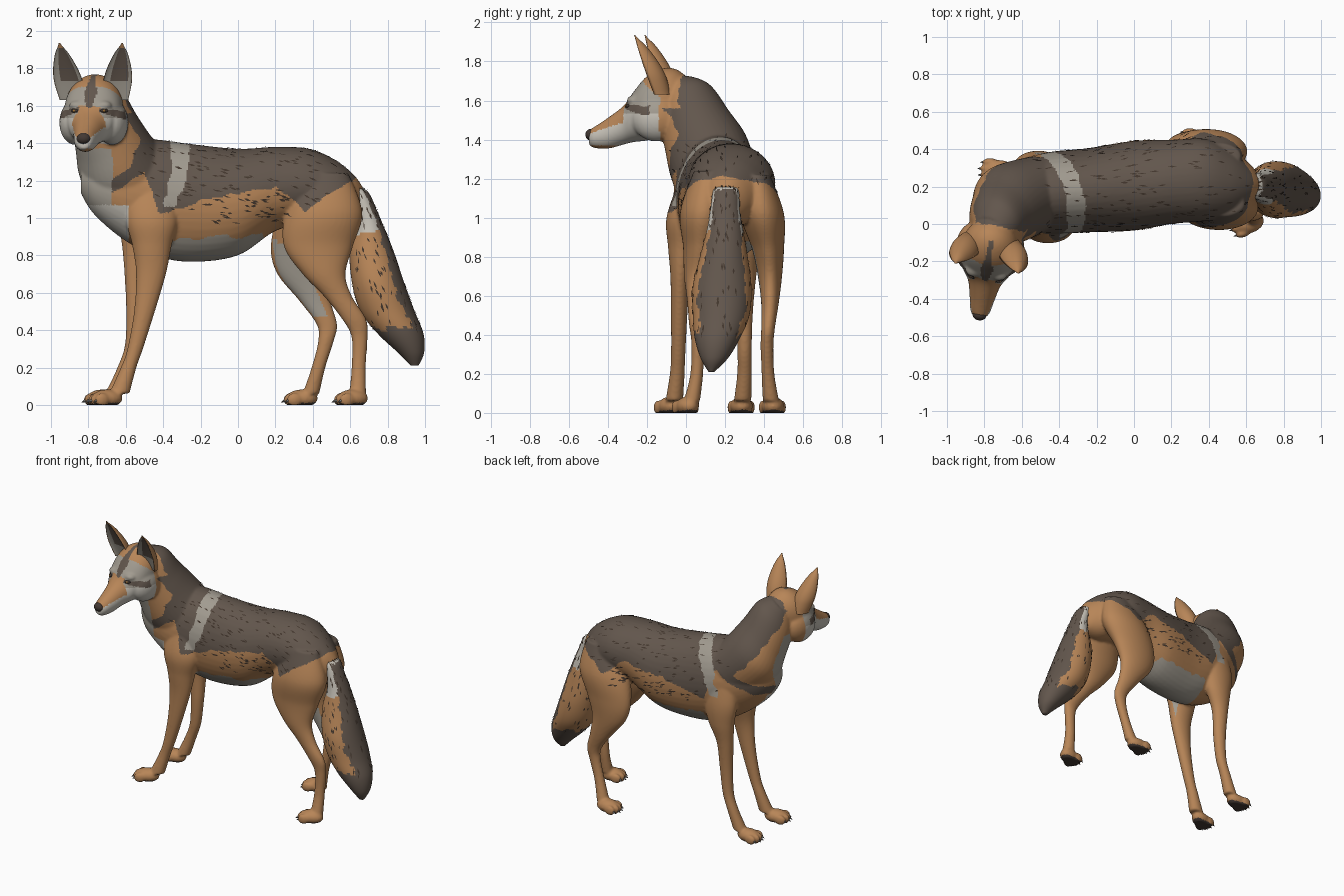
import bpy, bmesh, math, random
from mathutils import Vector, Matrix, noise
from mathutils.bvhtree import BVHTree

if "Cube" in bpy.data.objects:
    bpy.data.objects.remove(bpy.data.objects["Cube"], do_unlink=True)
random.seed(4)
COLOURS = {"tan fur": (.475, .235, .096), "dark saddle fur": (.122, .093, .073), "grey fur": (.36, .33, .28),
           "pale fur": (.56, .53, .47), "fleck brown": (.055, .037, .026), "nose and pads": (.055, .04, .033),
           "claw grey": (.2, .19, .18), "amber eye": (.40, .19, .04)}
TAN, DARK, GREY, PALE, FLECK, PAD, CLAW, AMBER = range(len(COLOURS))
MATS = []
for label, rgb in COLOURS.items():
    mat = bpy.data.materials.new(label)
    mat.use_nodes = True
    mat.diffuse_color = (*rgb, 1)
    shader = next(n for n in mat.node_tree.nodes if n.type == 'BSDF_PRINCIPLED')
    shader.inputs["Base Color"].default_value = (*rgb, 1)
    MATS.append(mat)
X, Y, Z = Vector((1, 0, 0)), Vector((0, 1, 0)), Vector((0, 0, 1))

def make(name, bm, recalc=True):
    """Turn a bmesh into a smooth object that carries every colour."""
    if recalc:
        bmesh.ops.recalc_face_normals(bm, faces=bm.faces[:])
    mesh = bpy.data.meshes.new(name)
    bm.to_mesh(mesh)
    bm.free()
    for mat in MATS:
        mesh.materials.append(mat)
    mesh.shade_smooth()
    obj = bpy.data.objects.new(name, mesh)
    bpy.context.collection.objects.link(obj)
    return obj

def spline(points, steps=8):
    """Smooth curve through tuples, interpolating radii as well."""
    out, last = [], len(points) - 1
    for i in range(last):
        ends = [points[min(max(k, 0), last)] for k in range(i - 1, i + 3)]
        for t in (j / steps for j in range(steps)):
            out.append([.5 * (2*q + (r-p)*t + (2*p-5*q+4*r-s)*t*t + (3*q-p-3*r+s)*t**3)
                        for p, q, r, s in zip(*ends)])
    return out + [list(points[-1])]

def loft(bm, points, axis, side, seg=40):
    """Elliptical rings (x, y, z, side radius, other radius) joined in a tube."""
    up, rings = axis.cross(side).normalized(), []
    for x, y, z, a, b in spline(points):
        angles = [k * math.tau / seg for k in range(seg)]
        rings.append([bm.verts.new(Vector((x, y, z)) + side * max(a, .003) * math.cos(t)
                                   + up * max(b, .003) * math.sin(t)) for t in angles])
    for r, s in zip(rings, rings[1:]):
        for k in range(seg):
            bm.faces.new((r[k], r[k - 1], s[k - 1], s[k]))
    bm.faces.new(rings[0])
    bm.faces.new(rings[-1])

def ball(bm, centre, size, turn=0, colour=0):
    before = set(bm.faces)
    mat = Matrix.Translation(centre) @ Matrix.Rotation(turn, 4, 'Z') @ Matrix.Diagonal((*size, 1))
    bmesh.ops.create_uvsphere(bm, u_segments=24, v_segments=14, radius=1, matrix=mat)
    for f in set(bm.faces) - before:
        f.material_index = colour

# Head frame: slightly turned, u = toward its left, v = forward
YAW = math.radians(-9)
FWD, SIDE = Vector((math.sin(YAW), -math.cos(YAW), 0)), Vector((math.cos(YAW), math.sin(YAW), 0))
HEAD = Vector((-.765, -.1, 0))

def head_point(u, v, z):
    return HEAD + SIDE * u + FWD * v + Z * z

# Torso, neck and head
bm = bmesh.new()
loft(bm, [(-.84, .09, 1.2, .05, .07), (-.77, .11, 1.18, .13, .16), (-.62, .14, 1.15, .20, .26),
          (-.45, .165, 1.11, .22, .31), (-.25, .18, 1.08, .225, .315), (0, .205, 1.085, .24, .285),
          (.2, .225, 1.155, .225, .225), (.38, .235, 1.17, .22, .20), (.52, .22, 1.13, .18, .18),
          (.62, .21, 1.1, .11, .13), (.67, .21, 1.08, .05, .08)], X, Y)
neck = Vector((.49, .47, -.73)).normalized()
loft(bm, [(-.77, -.05, 1.66, .10, .10), (-.745, 0, 1.58, .15, .165), (-.7, .06, 1.44, .19, .195),
          (-.64, .12, 1.3, .22, .225), (-.49, .18, 1.14, .2, .22)], neck, neck.cross(Z).normalized())
loft(bm, [(*head_point(0, v, z), a, b) for v, z, a, b in (
    (-.12, 1.62, .08, .09), (-.05, 1.605, .135, .155), (.02, 1.59, .155, .175), (.1, 1.56, .15, .165),
    (.17, 1.515, .12, .128), (.22, 1.475, .088, .1), (.3, 1.434, .068, .08),
    (.37, 1.412, .053, .056), (.4, 1.41, .035, .04))], FWD, SIDE)
for s in (-1, 1):
    ball(bm, head_point(s * .1, .035, 1.51), (.085, .13, .12), YAW)      # cheek ruff
    ball(bm, head_point(s * .07, .155, 1.6), (.045, .04, .028), YAW)     # brow

# Legs: front right, front left, hind right, hind left
loft(bm, [(-.47, .03, 1.18, .07, .12), (-.46, -.015, 1.0, .085, .14), (-.46, -.02, .85, .072, .105),
          (-.465, -.03, .7, .05, .08), (-.5, -.035, .5, .042, .056), (-.55, -.04, .3, .037, .042),
          (-.585, -.045, .2, .038, .042), (-.635, -.06, .06, .045, .055)], Z, Y)
loft(bm, [(-.5, .29, 1.18, .07, .12), (-.51, .315, 1.0, .075, .13), (-.52, .32, .85, .065, .1),
          (-.545, .31, .7, .05, .062), (-.55, .3, .5, .042, .048), (-.565, .3, .32, .037, .04),
          (-.605, .3, .2, .038, .04), (-.66, .29, .06, .045, .05)], Z, Y)
loft(bm, [(.47, .11, 1.24, .07, .12), (.46, .09, 1.03, .12, .205), (.43, .075, .85, .09, .185),
          (.46, .055, .7, .065, .115), (.535, .05, .58, .045, .075), (.62, .05, .46, .035, .065),
          (.65, .06, .36, .033, .043), (.645, .055, .2, .033, .038), (.64, .03, .06, .042, .045)], Z, Y)
loft(bm, [(.45, .36, 1.22, .07, .12), (.41, .39, 1.02, .112, .195), (.35, .42, .84, .082, .175),
          (.345, .43, .7, .062, .135), (.41, .43, .56, .045, .085), (.475, .42, .43, .035, .055),
          (.47, .415, .34, .033, .042), (.43, .42, .2, .033, .037), (.39, .435, .06, .042, .045)], Z, Y)

# Paws and claws
claws = bmesh.new()
for x, y, tilt in ((-.69, -.08, .3), (-.715, .285, .05), (.622, .01, .25), (.352, .445, .05)):
    out = Vector((-math.cos(tilt), -math.sin(tilt), 0))
    across = Z.cross(out)
    ball(bm, Vector((x, y, .035)) + out * .01, (.085, .058, .048), tilt)
    for i in (-1.5, -.5, .5, 1.5):
        toe = Vector((x, y, .028)) + across * i * .034 + out * (.078 - abs(i) * .016)
        ball(bm, toe, (.04, .019, .036), tilt)
        spin = (out - Z * .5).to_track_quat('Z', 'Y').to_matrix().to_4x4()
        bmesh.ops.create_cone(claws, cap_ends=True, segments=8, radius1=.012, radius2=.001, depth=.032,
                              matrix=Matrix.Translation(toe + out * .036 - Z * .007) @ spin)
for f in claws.faces:
    f.material_index = CLAW
make("claws", claws)

# Fuse the body into one smooth skin
body = make("body", bm)
fuse = body.modifiers.new("fuse", 'REMESH')
fuse.mode, fuse.voxel_size, fuse.use_smooth_shade = 'VOXEL', .0085, True
soft = body.modifiers.new("soften", 'SMOOTH')
soft.factor, soft.iterations = .5, 7
bpy.context.view_layer.update()
skin = bpy.data.meshes.new_from_object(body.evaluated_get(bpy.context.evaluated_depsgraph_get()))
body.modifiers.clear()
body.data = skin
for v in skin.vertices:
    v.co.z = max(v.co.z, 0)

# Coat colours; the lower edge of the saddle is given as (x, z)
SADDLE = [(-.9, 1.05), (-.75, 1.09), (-.62, 1.17), (-.5, 1.25), (-.42, 1.02), (-.3, 1.06), (-.15, 1.1),
          (.2, 1.17), (.36, 1.04), (.46, 1.12), (.66, 1.22), (.8, 1.25)]

def saddle_edge(x):
    return next((p + (q - p) * (x - a) / (b - a) for (a, p), (b, q) in zip(SADDLE, SADDLE[1:]) if a <= x <= b), 2)

def face_colour(a, v, z):
    if v > .21:
        return TAN if z > 1.425 + (.4 - v) * .35 else PALE
    if z > 1.59 and a < max(.013, .036 - abs(z - 1.67) * .28):
        return DARK                                  # forehead stripe
    if .055 < a and v > .06 and abs(z - 1.572 + .25 * (a - .08)) < .008 + .08 * a:
        return DARK                                  # eye streak
    if (a < .06 and 1.46 < z < 1.6 and v > .12) or z > 1.705 - max(0, .12 - v) * .8 or v < .01:
        return TAN
    return GREY if z > 1.53 else PALE

def coat(p, n):
    x, y, z = p
    rag = noise.noise(p * 16) * .022
    u, v = (p - HEAD).dot(SIDE), (p - HEAD).dot(FWD)
    breast = -.6 * n.x - .8 * n.y
    nape = .52 * (x + .7) + .5 * (y - .07) + .69 * (z - 1.45)
    if z < .02 and n.z < -.6:
        return PAD
    if x < -.5 and z > 1.37 and v > -.01 + rag * .5:
        return face_colour(abs(u), v, z + rag * .3)
    if x < -.5 and z > 1.56 and v > -.09 + rag:
        return TAN
    if .8 < z < 1.07 and x < -.585 and -.08 < y < .24 and breast > .25:
        return PALE
    if 1.05 < z < 1.5 and x < -.67 + rag and breast > .4 and nape < .03:
        return GREY
    near_side = x < -.515 - (1.45 - z) * .35 + rag or y > .12
    if x < -.48 and z > saddle_edge(x) + .07 and nape < .025 + rag and near_side:
        return TAN
    if z > 1.06 and abs(x + .27 + .3 * y + (1.4 - z) * .33 + rag) < .035 + (z - 1.1) * .07:
        return GREY                                  # shoulder band
    if z > saddle_edge(x) + rag:
        return DARK
    if -.39 < x < .21 and .72 < z < .895 + rag * 1.5 and 0 < y < .39 and n.z < .1:
        return GREY                                  # belly
    if x > 0 and .47 < z < .86 and y > .25 and n.y < -.4 and -.65 < n.x < .2:
        return GREY                                  # inner hind leg
    return TAN

for p in skin.polygons:
    p.use_smooth = True
    p.material_index = coat(p.center, p.normal)

# Bushy tail: dark outside and tip, tan flanks, pale root
bm = bmesh.new()
loft(bm, [(.6, .21, 1.17, .04, .03), (.645, .205, 1.14, .065, .05), (.685, .2, 1.04, .075, .058),
          (.705, .2, .95, .09, .076), (.715, .195, .82, .118, .118), (.75, .185, .65, .15, .14),
          (.8, .18, .5, .145, .145), (.87, .16, .38, .115, .122), (.925, .145, .28, .07, .07),
          (.945, .13, .21, .015, .02)], Z, Y, 72)
tail = make("tail", bm)
for p in tail.data.polygons:
    rag = noise.noise(p.center * 20)
    z = p.center.z + rag * .04
    outer = p.normal.x + rag * .15 > .6
    p.material_index = DARK if z < .41 or outer or z > 1.16 else PALE if z > .92 else TAN

# Cupped ears with rounded tips
for s, name in ((1, "left_ear"), (-1, "right_ear")):
    bm = bmesh.new()
    widths = spline([(.07,), (.075,), (.077,), (.07,), (.055,), (.034,), (.004,)], 4)
    rows = len(widths) - 1
    for cup in (1.1, .3):
        grid = [[bm.verts.new(head_point(s * (.115 + .055 * i / rows) + w * math.sin(t),
                                         .035 + .105 * i / rows - w * cup * math.cos(t), 1.63 + .305 * i / rows))
                 for t in ((k / 16 - .5) * math.pi for k in range(17))] for i, (w,) in enumerate(widths)]
        for i in range(rows):
            for k in range(16):
                f = bm.faces.new((grid[i][k], grid[i][k+1], grid[i+1][k+1], grid[i+1][k]))
                if cup < 1 and 0 < k < 15 and i < rows - 2:
                    f.material_index = DARK if 4 < k < 12 and .3 < i / rows else GREY
    bmesh.ops.remove_doubles(bm, verts=bm.verts[:], dist=.0005)
    make(name, bm)

# Nose and eyes
bm = bmesh.new()
ball(bm, head_point(0, .392, 1.425), (.037, .028, .03), YAW, PAD)
make("nose", bm)
tree = BVHTree.FromPolygons([v.co for v in skin.vertices], [p.vertices[:] for p in skin.polygons])
for s, name in ((1, "left_eye"), (-1, "right_eye")):
    spot = tree.ray_cast(head_point(s * .08, .8, 1.573), -FWD)[0]
    bm = bmesh.new()
    ball(bm, spot, (.022, .009, .01), YAW + s * .5, PAD)
    ball(bm, spot + FWD * .005, (.008, .007, .007), YAW, AMBER)
    make(name, bm)

# Fur flecks: slim diamonds laid on the coat
def flecks(name, obj, count, flow, wanted):
    faces = [p for p in obj.data.polygons if wanted(p)]
    bm = bmesh.new()
    for p in random.sample(faces, min(count, len(faces))):
        n, d = p.normal, flow + Vector([random.uniform(-.25, .25) for _ in "xyz"])
        d = (d - n * d.dot(n)).normalized()
        w, c = n.cross(d) * random.uniform(.003, .007), p.center + n * .004
        d *= random.uniform(.012, .028)
        bm.faces.new([bm.verts.new(c + q) for q in (-d, -w, d, w)]).material_index = FLECK
    make(name, bm, False)

flecks("back_flecks", body, 210, Vector((1, 0, -.3)),
       lambda p: p.material_index in (DARK, GREY) and p.center.x > -.6 and 1 < p.center.z < 1.42)
flecks("flank_flecks", body, 110, Vector((1, 0, -.2)),
       lambda p: p.material_index == TAN and -.32 < p.center.x < .3 and .97 < p.center.z)
flecks("tail_flecks", tail, 210, Vector((.3, 0, -1)), lambda p: p.center.z > .4)
